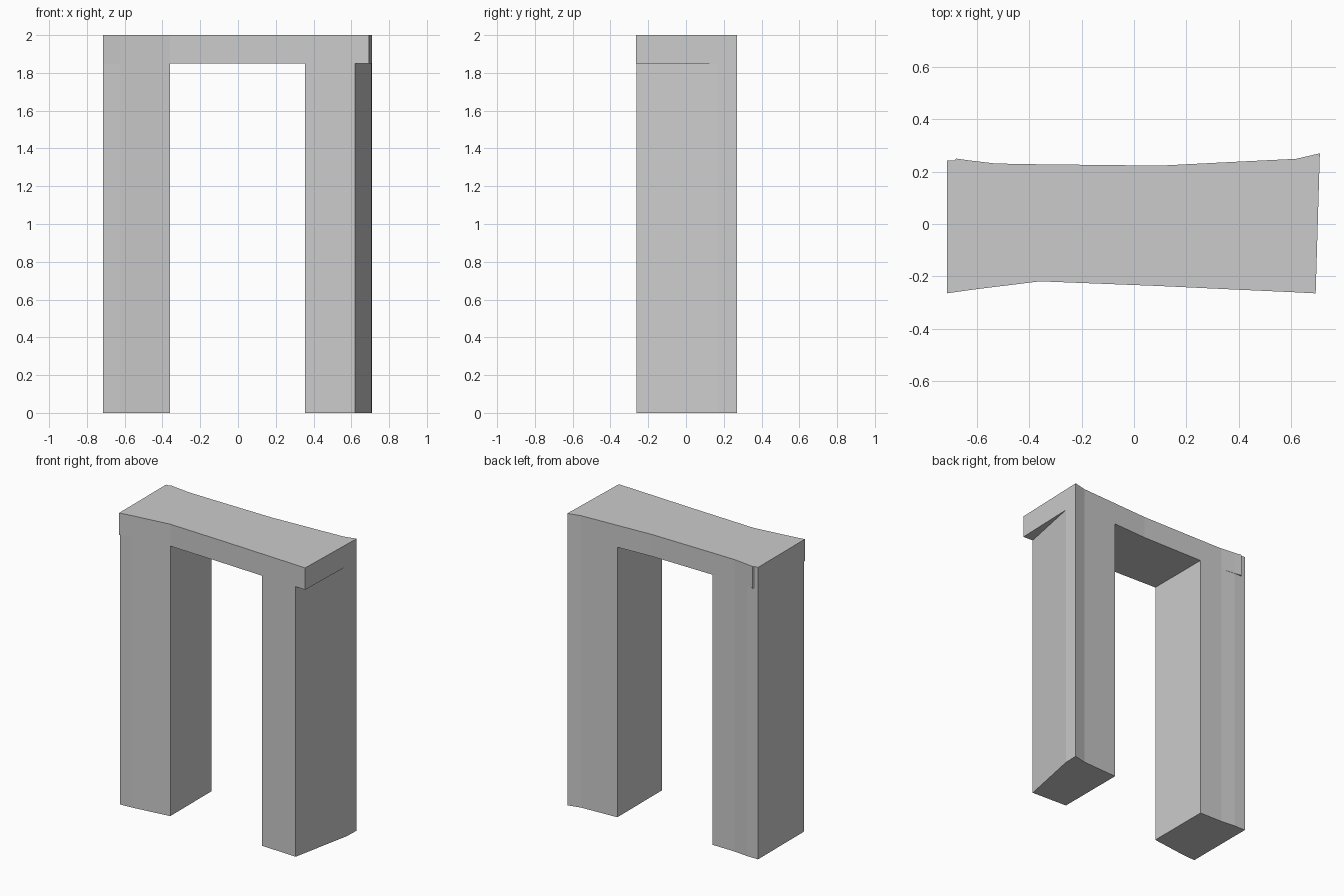
import bpy
import bmesh

# Remove the default cube
cube = bpy.data.objects.get("Cube")
if cube:
    bpy.data.objects.remove(cube, do_unlink=True)

# Single plain stone colour
stone = bpy.data.materials.new("plain_grey")
stone.use_nodes = True
GREY = (0.6, 0.6, 0.6, 1)
stone.diffuse_color = GREY
stone.node_tree.nodes["Principled BSDF"].inputs["Base Color"].default_value = GREY

TOP, SOFFIT = 2.0, 1.85


def prism(name, outline, bottom, top):
    """Extrude a counter-clockwise plan outline between two heights."""
    bm = bmesh.new()
    base = bm.faces.new([bm.verts.new((x, y, bottom)) for x, y in outline])
    ext = bmesh.ops.extrude_face_region(bm, geom=[base], use_keep_orig=True)
    verts = [v for v in ext["geom"] if isinstance(v, bmesh.types.BMVert)]
    bmesh.ops.translate(bm, verts=verts, vec=(0, 0, top - bottom))
    bmesh.ops.recalc_face_normals(bm, faces=bm.faces)
    mesh = bpy.data.meshes.new(name)
    bm.to_mesh(mesh)
    bm.free()
    mesh.materials.append(stone)
    obj = bpy.data.objects.new(name, mesh)
    bpy.context.collection.objects.link(obj)
    return obj


# Corners shared by the legs and the lintel
right_inner_front, right_inner_back = (-0.36, -0.219), (-0.36, 0.228)
left_inner_front, left_inner_back = (0.355, -0.249), (0.355, 0.236)
left_back = [(0.71, 0.27), (0.62, 0.249)]
ledge_end = (0.707, 0.17)
right_bend = (-0.53, 0.231)

# Lintel: front edge, overhanging end, back edge and small notch
prism("lintel", [
    (-0.715, -0.265), (-0.625, -0.252), right_inner_front, (0.1, -0.237),
    left_inner_front, (0.62, -0.261), (0.694, -0.265), ledge_end, *left_back,
    left_inner_back, (0.1, 0.223), right_inner_back, right_bend,
    (-0.63, 0.243), (-0.68, 0.25), (-0.685, 0.242), (-0.715, 0.242),
], SOFFIT, TOP)

# Leg on the +x side, its outer face slanting in under the lintel
prism("left_leg", [
    left_inner_front, (0.62, -0.261), ledge_end, *left_back, left_inner_back,
], 0, SOFFIT)

# Leg on the -x side
prism("right_leg", [
    (-0.715, -0.257), (-0.625, -0.252), right_inner_front, right_inner_back,
    right_bend, (-0.63, 0.241), (-0.715, 0.242),
], 0, SOFFIT)
